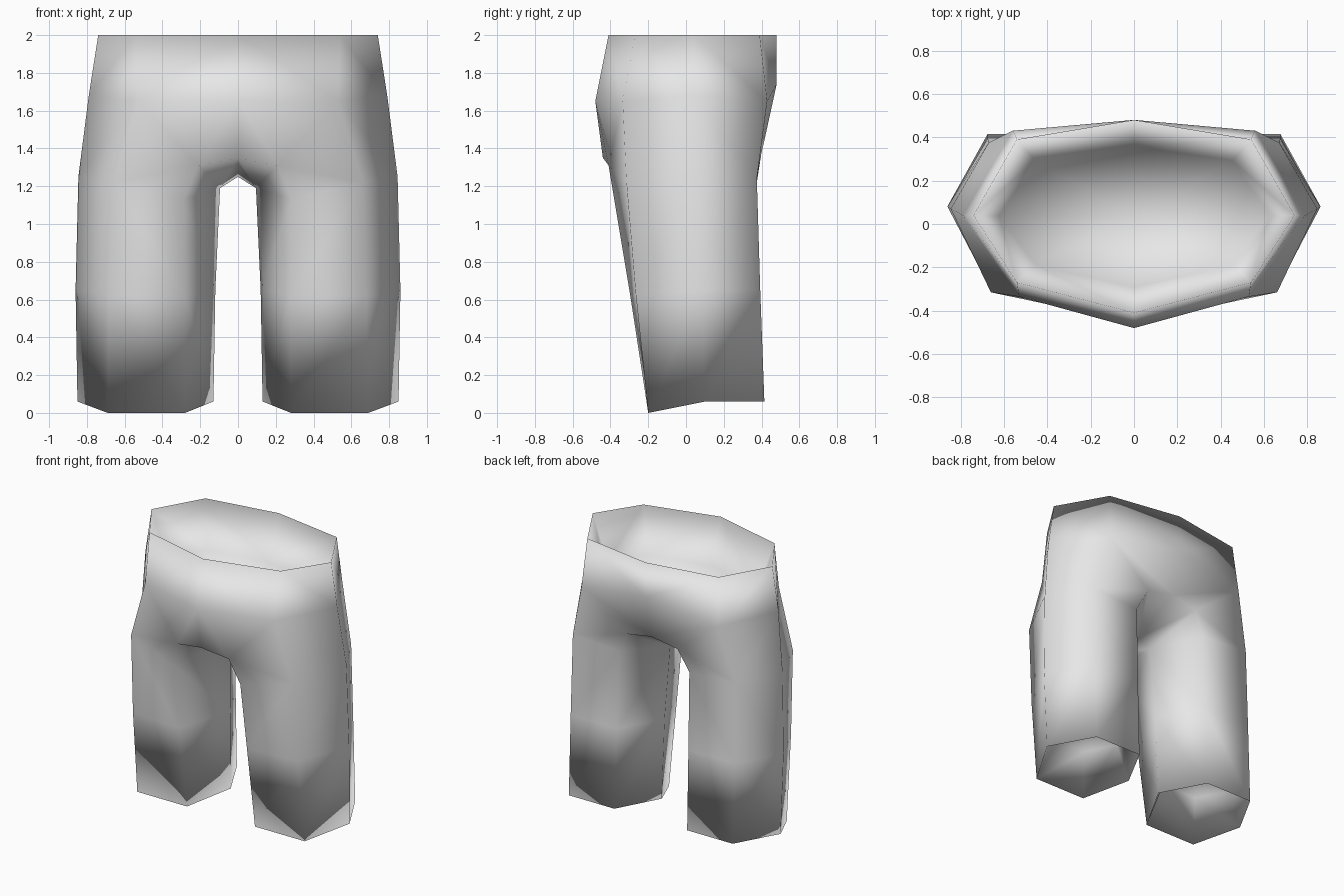
import bpy, bmesh

cube = bpy.data.objects.get("Cube")
if cube:
    bpy.data.objects.remove(cube)

cloth = bpy.data.materials.new("light grey cloth")
cloth.use_nodes = True
GREY = (0.8, 0.8, 0.8, 1)
cloth.diffuse_color = GREY
cloth.node_tree.nodes["Principled BSDF"].inputs["Base Color"].default_value = GREY

bm = bmesh.new()


def ring(points):
    return [bm.verts.new(p) for p in points]


def bridge(a, b, closed):
    n = len(a)
    for i in range(n if closed else n - 1):
        j = (i + 1) % n
        bm.faces.new((a[i], a[j], b[j], b[i]))


def recess(edge, cx, cy, sx, sy, z, apex_z, closed):
    """Fold an open edge inwards to a sunken bowl."""
    inner = ring([(cx + (v.co.x - cx) * sx, cy + (v.co.y - cy) * sy, z) for v in edge])
    bridge(edge, inner, closed)
    apex = bm.verts.new((cx, cy, apex_z))
    n = len(inner)
    for i in range(n if closed else n - 1):
        bm.faces.new((inner[i], inner[(i + 1) % n], apex))


# Waist half rings: front, front corner, side, back corner, back
rim = ring([(0, -.41, 2), (.54, -.27, 2), (.74, .04, 2), (.54, .39, 2), (0, .48, 2)])
hip = ring([(0, -.48, 1.65), (.53, -.335, 1.65), (.79, .04, 1.68),
            (.56, .43, 1.65), (0, .48, 1.74)])
bridge(rim, hip, False)
recess(rim, 0, .03, .84, .73, 1.68, 1.4, False)

# Leg rings: outer front, inner front, inner side, inner back, outer back, outer side
thigh = ring([(.66, -.315, 1.22), (.285, -.38, 1.13), (.095, .05, 1.19),
              (.29, .375, 1.22), (.67, .375, 1.24), (.845, .07, 1.25)])
knee = ring([(.68, -.265, .62), (.28, -.295, .62), (.12, .08, .65),
             (.295, .393, .65), (.675, .393, .65), (.86, .08, .65)])
hem = ring([(.69, -.2, 0), (.28, -.2, 0), (.13, .1, .06),
            (.3, .415, .06), (.675, .415, .06), (.85, .1, .06)])
bridge(thigh, knee, True)
bridge(knee, hem, True)
recess(hem, .49, .1, .7, .7, .3, .42, True)

# Hips and crotch joining waist to leg
crotch = ring([(0, -.44, 1.35), (0, .05, 1.25), (0, .41, 1.42)])
groin_front, groin_back = ring([(.21, -.41, 1.31), (.21, .4, 1.38)])
front, front_corner, side, back_corner, back = hip
fo, fi, si, bi, bo, so = thigh
cf, cm, cb = crotch
for face in ((front, front_corner, groin_front, cf),
             (front_corner, fo, groin_front), (groin_front, fo, fi),
             (front_corner, side, so, fo), (side, back_corner, bo, so),
             (back_corner, groin_back, bo), (groin_back, bi, bo),
             (back_corner, back, cb, groin_back),
             (cf, groin_front, si, cm), (groin_front, fi, si),
             (cm, si, groin_back, cb), (groin_back, si, bi)):
    bm.faces.new(face)

# Mirror the left half to the right and weld the centre seam
half = bm.verts[:] + bm.edges[:] + bm.faces[:]
bmesh.ops.mirror(bm, geom=half, axis='X', merge_dist=.001)
bmesh.ops.recalc_face_normals(bm, faces=bm.faces[:])
for f in bm.faces:
    f.smooth = True

mesh = bpy.data.meshes.new("trousers")
bm.to_mesh(mesh)
bm.free()
mesh.materials.append(cloth)
trousers = bpy.data.objects.new("trousers", mesh)
bpy.context.collection.objects.link(trousers)
